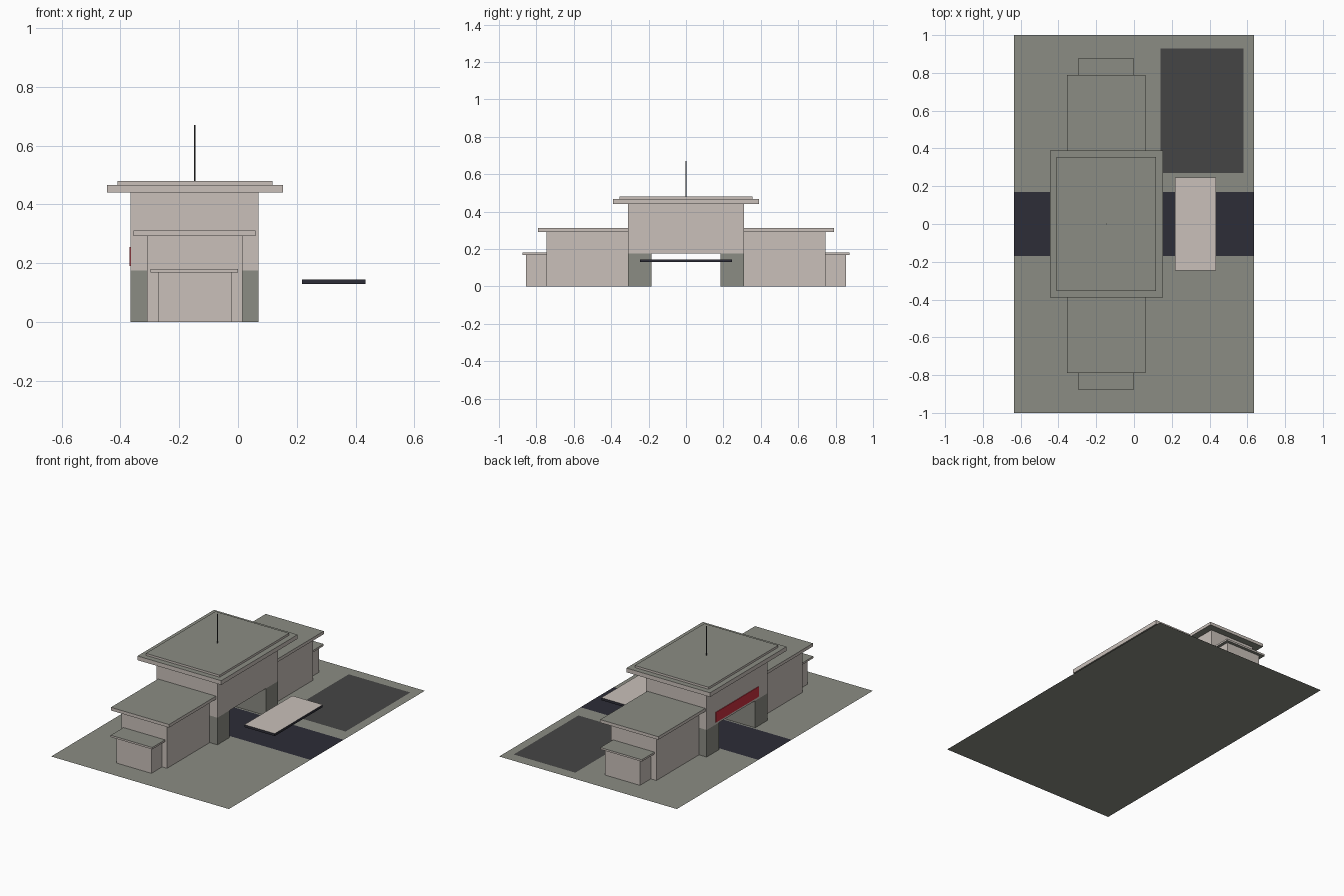
import bpy
import bmesh
from mathutils import Matrix, Vector

cube = bpy.data.objects.get("Cube")
if cube:
    bpy.data.objects.remove(cube, do_unlink=True)


def material(name, rgb):
    mat = bpy.data.materials.new(name)
    mat.use_nodes = True
    colour = (*rgb, 1)
    mat.diffuse_color = colour
    mat.node_tree.nodes["Principled BSDF"].inputs["Base Color"].default_value = colour
    return mat


stone = material("grey stone", (0.26, 0.265, 0.23))
plaster = material("beige plaster", (0.585, 0.53, 0.49))
asphalt = material("dark navy asphalt", (0.026, 0.026, 0.038))
charcoal = material("charcoal", (0.06, 0.06, 0.06))
red = material("red", (0.6, 0.03, 0.05))


def finish(name, bm, mats):
    mesh = bpy.data.meshes.new(name)
    bm.to_mesh(mesh)
    bm.free()
    for mat in mats:
        mesh.materials.append(mat)
    obj = bpy.data.objects.new(name, mesh)
    bpy.context.collection.objects.link(obj)
    return obj


def box(name, x, y, z, side, top=None, bottom=None):
    """Box from ranges, with its own colours for upward and downward faces."""
    low, high = Vector((x[0], y[0], z[0])), Vector((x[1], y[1], z[1]))
    bm = bmesh.new()
    place = Matrix.Translation((low + high) / 2) @ Matrix.Diagonal((*(high - low), 1))
    bmesh.ops.create_cube(bm, size=1, matrix=place)
    bm.normal_update()
    for face in bm.faces:
        face.material_index = 1 if face.normal.z > 0.5 else 2 if face.normal.z < -0.5 else 0
    return finish(name, bm, [side, top or side, bottom or side])


def sheet(name, x, y, z, mat):
    """Flat horizontal rectangle."""
    bm = bmesh.new()
    corners = [(x[0], y[0]), (x[1], y[0]), (x[1], y[1]), (x[0], y[1])]
    bm.faces.new([bm.verts.new((a, b, z)) for a, b in corners])
    return finish(name, bm, [mat])


def building_box(name, x, y, z):
    return box(name, x, y, z, plaster, stone, stone)


# Site: ground, road through the gate, parking area
sheet("ground", (-0.635, 0.635), (-1, 1), 0, stone)
sheet("road", (-0.635, 0.635), (-0.17, 0.17), 0.001, asphalt)
sheet("parking_area", (0.14, 0.58), (0.27, 0.93), 0.001, charcoal)

# Central hall over the passage, with its stepped roof
building_box("hall", (-0.365, 0.07), (-0.31, 0.31), (0.175, 0.44))
building_box("hall_roof", (-0.445, 0.153), (-0.39, 0.39), (0.44, 0.467))
building_box("hall_roof_cap", (-0.41, 0.117), (-0.355, 0.355), (0.467, 0.48))

# Mirrored piers, wings and annexes
for label, s in (("front", -1), ("back", 1)):
    def span(a, b):
        return sorted((a * s, b * s))

    box(label + "_pier", (-0.365, 0.07), span(0.185, 0.31), (0, 0.175), stone)
    building_box(label + "_wing", (-0.31, 0.015), span(0.31, 0.745), (0, 0.292))
    building_box(label + "_wing_roof", (-0.355, 0.06), span(0.31, 0.79), (0.292, 0.312))
    building_box(label + "_annex", (-0.27, -0.02), span(0.745, 0.855), (0, 0.168))
    building_box(label + "_annex_roof", (-0.297, 0), span(0.745, 0.875), (0.168, 0.18))

# Sign band above the passage
box("sign_band", (-0.369, -0.365), (-0.22, 0.22), (0.19, 0.255), red)

# Floating canopy over the road
box("canopy", (0.217, 0.434), (-0.245, 0.245), (0.129, 0.145), asphalt, plaster)

# Roof mast
bm = bmesh.new()
bmesh.ops.create_cone(bm, cap_ends=True, segments=8, radius1=0.002, radius2=0.002,
                      depth=0.19, matrix=Matrix.Translation((-0.147, 0, 0.575)))
finish("mast", bm, [charcoal])
